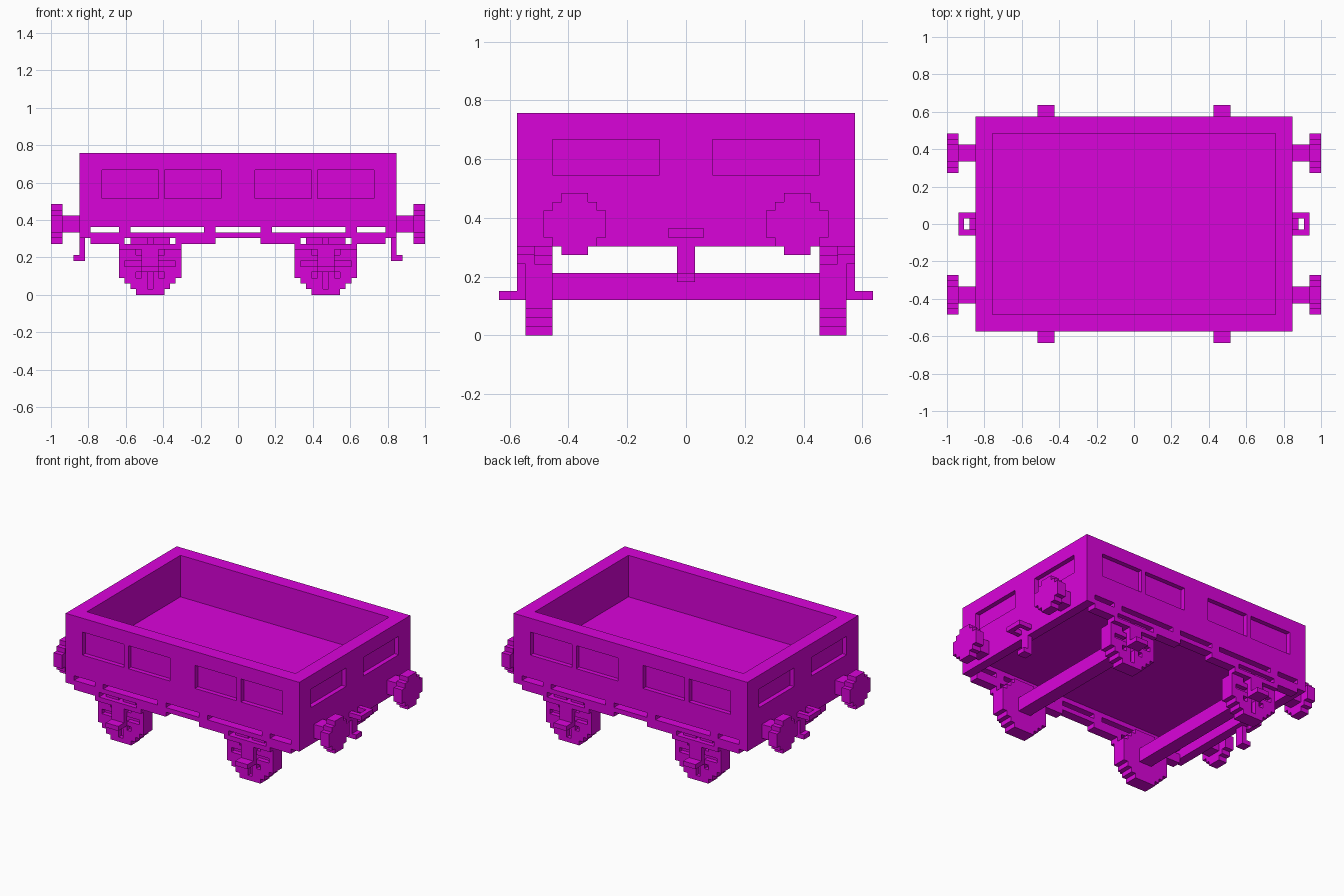
import bpy
import bmesh

old = bpy.data.objects.get("Cube")
if old:
    bpy.data.objects.remove(old, do_unlink=True)

U = 2 / 66  # size of one building block

paint = bpy.data.materials.new("magenta")
paint.use_nodes = True
colour = (0.7, 0.001, 0.7, 1)
paint.diffuse_color = colour
paint.node_tree.nodes["Principled BSDF"].inputs["Base Color"].default_value = colour


def blocks(name, boxes):
    """One object from boxes given as (x0, x1, y0, y1, z0, z1) in blocks."""
    bm = bmesh.new()
    for x0, x1, y0, y1, z0, z1 in boxes:
        cube = bmesh.ops.create_cube(bm, size=1)
        for v in cube["verts"]:
            v.co = ((x1 if v.co.x > 0 else x0) * U,
                    (y1 if v.co.y > 0 else y0) * U,
                    (z1 if v.co.z > 0 else z0) * U)
    mesh = bpy.data.meshes.new(name)
    bm.to_mesh(mesh)
    bm.free()
    mesh.materials.append(paint)
    obj = bpy.data.objects.new(name, mesh)
    bpy.context.collection.objects.link(obj)
    return obj


def flip(boxes, sx, sy):
    """Mirror boxes into the quadrant with the signs sx, sy."""
    return [(min(a * sx, b * sx), max(a * sx, b * sx),
             min(c * sy, d * sy), max(c * sy, d * sy), e, f)
            for a, b, c, d, e, f in boxes]


# Open-topped body, hollow underneath, with sunken panels on all four sides
body = blocks("body", [(-28, 28, -19, 19, 12, 25)])
cuts = [(-25, 25, -16, 16, 16, 27), (-26, 26, -17, 17, 11, 13)]
for sx in (-1, 1):
    for sy in (-1, 1):
        cuts += flip([(3, 13, 18, 20, 17, 22), (14, 24, 18, 20, 17, 22),
                      (27, 29, 3, 15, 18, 22)], sx, sy)
cutter = blocks("panel_cutter", cuts)
cutter.hide_render = True
cutter.hide_viewport = True
cut = body.modifiers.new("panels", "BOOLEAN")
cut.operation = "DIFFERENCE"
cut.solver = "EXACT"
cut.object = cutter
bpy.context.view_layer.objects.active = body
bpy.ops.object.modifier_apply(modifier="panels")
bpy.data.objects.remove(cutter, do_unlink=True)

# Wheel: stepped disc with a star of grooves in its outer face
wheel_rows = [5, 7, 9, 11, 11, 11, 11, 11, 9, 7, 5]
wheel = []
for row, width in enumerate(wheel_rows):
    wheel.append((15.5 - width / 2, 15.5 + width / 2, 15, 17, row, row + 1))
    for col in range(-(width // 2), width // 2 + 1):
        dx, dz = abs(col), abs(row - 5)
        cross = (dx == 0 or dz == 0) and max(dx, dz) < 5
        diagonal = dx == dz and dx < 3
        if not (cross or diagonal):
            wheel.append((15 + col, 16 + col, 17, 18, row, row + 1))

# Axle guard: bearing box under a wide bar, with a stub on the outside
guard = [(14, 17, 18, 19, 4, 8), (10, 21, 17, 19, 8, 9), (14, 17, 19, 21, 4, 5)]

# Buffer: round stepped head on a square shaft
buffer_rows = [3, 5, 7, 7, 7, 5, 3]
buffer = [(28, 31, 11, 14, 11, 14)]
for row, width in enumerate(buffer_rows):
    buffer.append((31, 33, 12.5 - width / 2, 12.5 + width / 2, row + 9, row + 10))

for sx, end in ((-1, "right"), (1, "left")):
    for sy, side in ((-1, "front"), (1, "back")):
        tag = f"{side}_{end}"
        blocks("wheel_" + tag, flip(wheel, sx, sy))
        blocks("axle_guard_" + tag, flip(guard, sx, sy))
        blocks("buffer_" + tag, flip(buffer, sx, sy))
        # Lower strips beside each wheel
        blocks("hanger_" + tag, flip([(20, 26, 17, 19, 9, 10),
                                      (4, 11, 17, 19, 9, 10)], sx, sy))

    blocks("axle_" + end, flip([(14, 17, -15, 15, 4, 7)], sx, 1))
    blocks("end_beam_" + end, flip([(26, 28, -19, 19, 10, 12)], sx, 1))
    # Coupling loop with a hanging hook
    blocks("coupling_" + end, flip([
        (30, 31, -2, 2, 11, 12),
        (28, 30, -2, -1, 11, 12), (28, 30, 1, 2, 11, 12),
        (27, 28, -1, 1, 6, 10), (28, 29, -1, 1, 6, 7)], sx, 1))

# Side rails held below the body by short posts
for sy, side in ((-1, "front"), (1, "back")):
    rail = [(-26, 26, 17, 19, 10, 11)]
    for x in (-20, -5, 5, 20):
        rail.append((x - 1, x + 1, 17, 19, 11, 12))
    blocks("side_rail_" + side, flip(rail, 1, sy))
